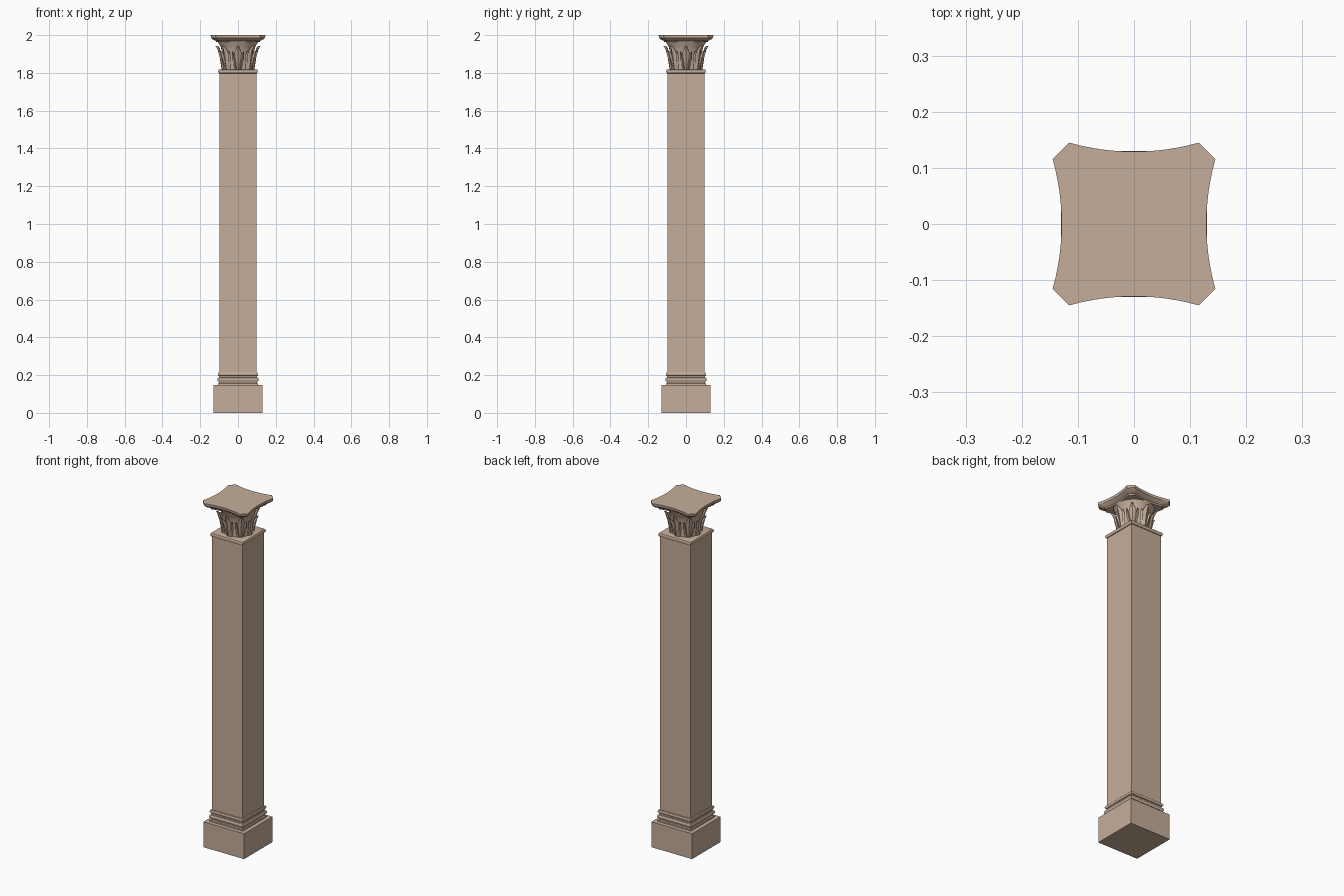
import bpy, bmesh
from math import sin, cos, pi, radians

if "Cube" in bpy.data.objects:
    bpy.data.objects.remove(bpy.data.objects["Cube"])

stone = bpy.data.materials.new("sandstone")
stone.diffuse_color = (0.56, 0.42, 0.32, 1)
stone.use_nodes = True
stone.node_tree.nodes["Principled BSDF"].inputs["Base Color"].default_value = stone.diffuse_color

def finish(name, bm, smooth=False):
    bmesh.ops.recalc_face_normals(bm, faces=bm.faces)
    me = bpy.data.meshes.new(name)
    bm.to_mesh(me)
    bm.free()
    ob = bpy.data.objects.new(name, me)
    bpy.context.collection.objects.link(ob)
    me.materials.append(stone)
    if smooth:
        bpy.ops.object.select_all(action='DESELECT')
        ob.select_set(True)
        bpy.context.view_layer.objects.active = ob
        bpy.ops.object.shade_smooth_by_angle(angle=radians(30))
    return ob

def stack(name, rings, smooth=False):
    """Join closed rings of points into a capped solid."""
    bm = bmesh.new()
    loops = [[bm.verts.new(p) for p in ring] for ring in rings]
    n = len(loops[0])
    for a, b in zip(loops, loops[1:]):
        for i in range(n):
            j = (i + 1) % n
            bm.faces.new((a[i], a[j], b[j], b[i]))
    bm.faces.new(loops[0][::-1])
    bm.faces.new(loops[-1])
    return finish(name, bm, smooth)

def square(h, z):
    return [(-h, -h, z), (h, -h, z), (h, h, z), (-h, h, z)]

def circle(r, z, n=32):
    return [(r * cos(2 * pi * i / n), r * sin(2 * pi * i / n), z) for i in range(n)]

def bead(h, bulge, z0, z1, n=6):
    """Half-round moulding profile."""
    return [(h + bulge * sin(pi * i / n), (z0 + z1) / 2 - (z1 - z0) / 2 * cos(pi * i / n))
            for i in range(n + 1)]

# Plinth, base mouldings, shaft and neck ring
stack("plinth", [square(0.13, 0), square(0.13, 0.147)])
base = ([(0.107, 0.147), (0.107, 0.155), (0.101, 0.158), (0.101, 0.163)]
        + bead(0.101, 0.009, 0.165, 0.187)
        + [(0.101, 0.19), (0.100, 0.194)] + bead(0.101, 0.006, 0.196, 0.214))
stack("base_moulding", [square(h, z) for h, z in base], True)
stack("shaft", [square(0.098, 0.147), square(0.098, 1.805)])
stack("neck_ring", [square(h, z) for h, z in [(0.098, 1.795)] + bead(0.099, 0.006, 1.797, 1.818)], True)

# Bell of the capital
stack("bell", [circle(r, z) for r, z in [(0.078, 1.81), (0.079, 1.86), (0.084, 1.91),
      (0.092, 1.94), (0.104, 1.96), (0.107, 1.968)]], True)

# Concave-sided abacus with clipped corners
def abacus_ring(c, k, dip, z, n=12):
    pts = []
    for q in range(4):
        for i in range(n + 1):
            t = 2 * i / n - 1
            x, y = k * t, -(c - dip * (1 - t * t))
            ca, sa = cos(q * pi / 2), sin(q * pi / 2)
            pts.append((x * ca - y * sa, x * sa + y * ca, z))
    return pts

stack("abacus", [abacus_ring(c, k, d, z) for c, k, d, z in [
      (0.115, 0.090, 0.012, 1.963), (0.118, 0.093, 0.013, 1.970), (0.134, 0.107, 0.015, 1.978),
      (0.143, 0.115, 0.016, 1.986), (0.145, 0.116, 0.016, 2.0)]], True)

# Acanthus leaves: ridged pointed blades, fanned out in threes
def blade(bm, ang, rows, lean=0):
    """rows of (sideways centre fraction, radius, z, half width)"""
    prev = None
    for f, r, z, w in rows:
        s = lean * f
        sect = [(s - w, r - 0.006), (s, r + 0.004), (s + w, r - 0.006), (s, r - 0.010)]
        cur = [bm.verts.new((d * cos(ang) - t * sin(ang), d * sin(ang) + t * cos(ang), z))
               for t, d in sect]
        if prev:
            for i in range(4):
                j = (i + 1) % 4
                bm.faces.new((prev[i], prev[j], cur[j], cur[i]))
        else:
            bm.faces.new(cur[::-1])
        prev = cur
    bm.faces.new(prev)

centre = [(0, 0.082, 1.815, 0.012), (0, 0.088, 1.85, 0.016), (0, 0.094, 1.89, 0.021),
          (0, 0.102, 1.918, 0.016), (0, 0.110, 1.935, 0.008), (0, 0.115, 1.942, 0.002)]
side = [(0.4, 0.080, 1.815, 0.006), (0.6, 0.086, 1.85, 0.009), (0.85, 0.092, 1.88, 0.010),
        (1, 0.098, 1.902, 0.006), (1.1, 0.102, 1.912, 0.001)]
low = [(0, 0.080, 1.815, 0.006), (0, 0.085, 1.85, 0.009), (0, 0.090, 1.88, 0.008), (0, 0.094, 1.90, 0.001)]
for i in range(8):
    bm = bmesh.new()
    a = i * pi / 4
    blade(bm, a, centre)
    blade(bm, a, side, 0.026)
    blade(bm, a, side, -0.026)
    finish("acanthus_leaf_%d" % (i + 1), bm)
